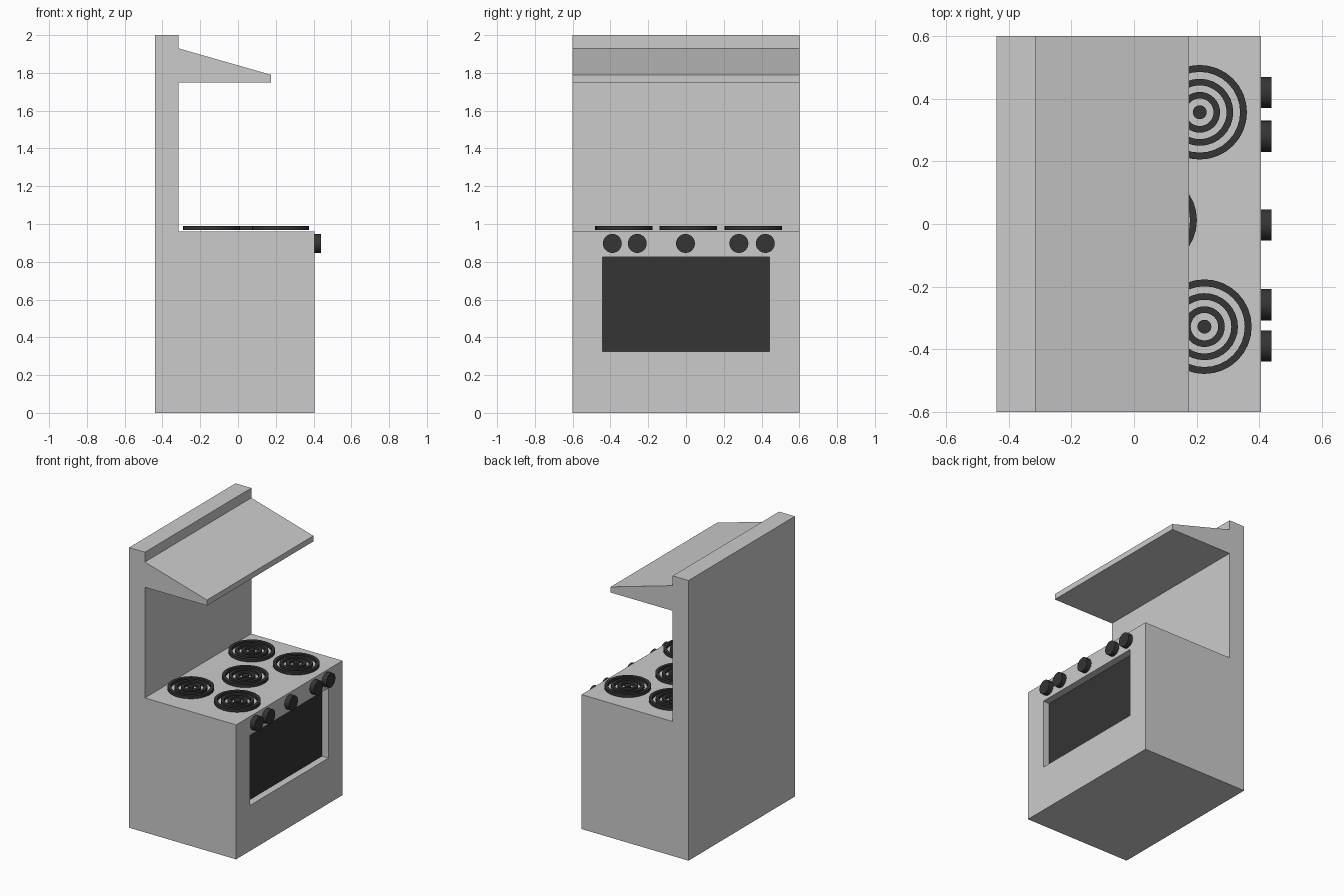
import bpy, bmesh, math
from mathutils import Matrix

if "Cube" in bpy.data.objects:
    bpy.data.objects.remove(bpy.data.objects["Cube"])

dark = bpy.data.materials.new("dark")
dark.diffuse_color = (0.035, 0.035, 0.035, 1)
dark.use_nodes = True
dark.node_tree.nodes["Principled BSDF"].inputs["Base Color"].default_value = dark.diffuse_color


def make_object(name, bm, mat=None):
    bmesh.ops.recalc_face_normals(bm, faces=bm.faces)
    mesh = bpy.data.meshes.new(name)
    bm.to_mesh(mesh)
    bm.free()
    ob = bpy.data.objects.new(name, mesh)
    bpy.context.collection.objects.link(ob)
    if mat:
        mesh.materials.append(mat)
    return ob


def smooth(ob):
    bpy.ops.object.select_all(action='DESELECT')
    ob.select_set(True)
    bpy.context.view_layer.objects.active = ob
    bpy.ops.object.shade_smooth_by_angle(angle=math.radians(35))


def extrude_profile(name, pts, y0, y1, mat=None):
    bm = bmesh.new()
    face = bm.faces.new([bm.verts.new((x, y0, z)) for x, z in pts])
    new = bmesh.ops.extrude_face_region(bm, geom=[face])["geom"]
    bmesh.ops.translate(bm, vec=(0, y1 - y0, 0),
                        verts=[v for v in new if isinstance(v, bmesh.types.BMVert)])
    return make_object(name, bm, mat)


def box(name, x0, x1, y0, y1, z0, z1, mat=None):
    return extrude_profile(name, [(x0, z0), (x1, z0), (x1, z1), (x0, z1)], y0, y1, mat)


# Stove, back wall and hood share one side profile
body = extrude_profile("stove_body", [
    (-0.44, 0), (0.405, 0), (0.405, 0.96), (-0.315, 0.96), (-0.315, 1.75),
    (0.175, 1.75), (0.175, 1.79), (-0.315, 1.93), (-0.315, 2), (-0.44, 2)], -0.6, 0.6)

# Recessed oven window
cutter = box("oven_cutter", 0.35, 0.5, -0.443, 0.443, 0.325, 0.825)
cutter.hide_render = True
mod = body.modifiers.new("oven_recess", 'BOOLEAN')
mod.operation = 'DIFFERENCE'
mod.solver = 'EXACT'
mod.object = cutter
bpy.context.view_layer.objects.active = body
bpy.ops.object.modifier_apply(modifier=mod.name)
bpy.data.objects.remove(cutter)
box("oven_window", 0.35, 0.354, -0.443, 0.443, 0.325, 0.825, dark)


# Burner: centre disc with three concentric rings
def burner(name, cx, cy, n=32, z0=0.968, z1=0.989):
    bm = bmesh.new()
    bmesh.ops.create_cone(bm, cap_ends=True, segments=n, radius1=0.022, radius2=0.022,
                          depth=z1 - z0, matrix=Matrix.Translation((0, 0, (z0 + z1) / 2)))
    for r0, r1 in ((0.044, 0.065), (0.086, 0.107), (0.129, 0.151)):
        section = [(r0, z0), (r1, z0), (r1, z1), (r0, z1)]
        loops = [[bm.verts.new((r * math.cos(a), r * math.sin(a), z)) for r, z in section]
                 for a in (2 * math.pi * i / n for i in range(n))]
        for i in range(n):
            a, b = loops[i], loops[(i + 1) % n]
            for j in range(4):
                k = (j + 1) % 4
                bm.faces.new((a[j], a[k], b[k], b[j]))
    ob = make_object(name, bm, dark)
    ob.location = (cx, cy, 0)
    smooth(ob)


for label, x, y in (("front_left", 0.225, -0.328), ("front_right", 0.21, 0.357),
                    ("back_left", -0.14, -0.332), ("back_right", -0.14, 0.355),
                    ("centre", 0.05, 0.012)):
    burner("burner_" + label, x, y)

# Control knobs
for i, y in enumerate((-0.39, -0.258, -0.003, 0.28, 0.42)):
    bm = bmesh.new()
    bmesh.ops.create_cone(bm, cap_ends=True, segments=32, radius1=0.05, radius2=0.05,
                          depth=0.036, matrix=Matrix.Rotation(math.pi / 2, 4, 'Y'))
    knob = make_object(f"knob_{i + 1}", bm, dark)
    knob.location = (0.422, y, 0.897)
    smooth(knob)
